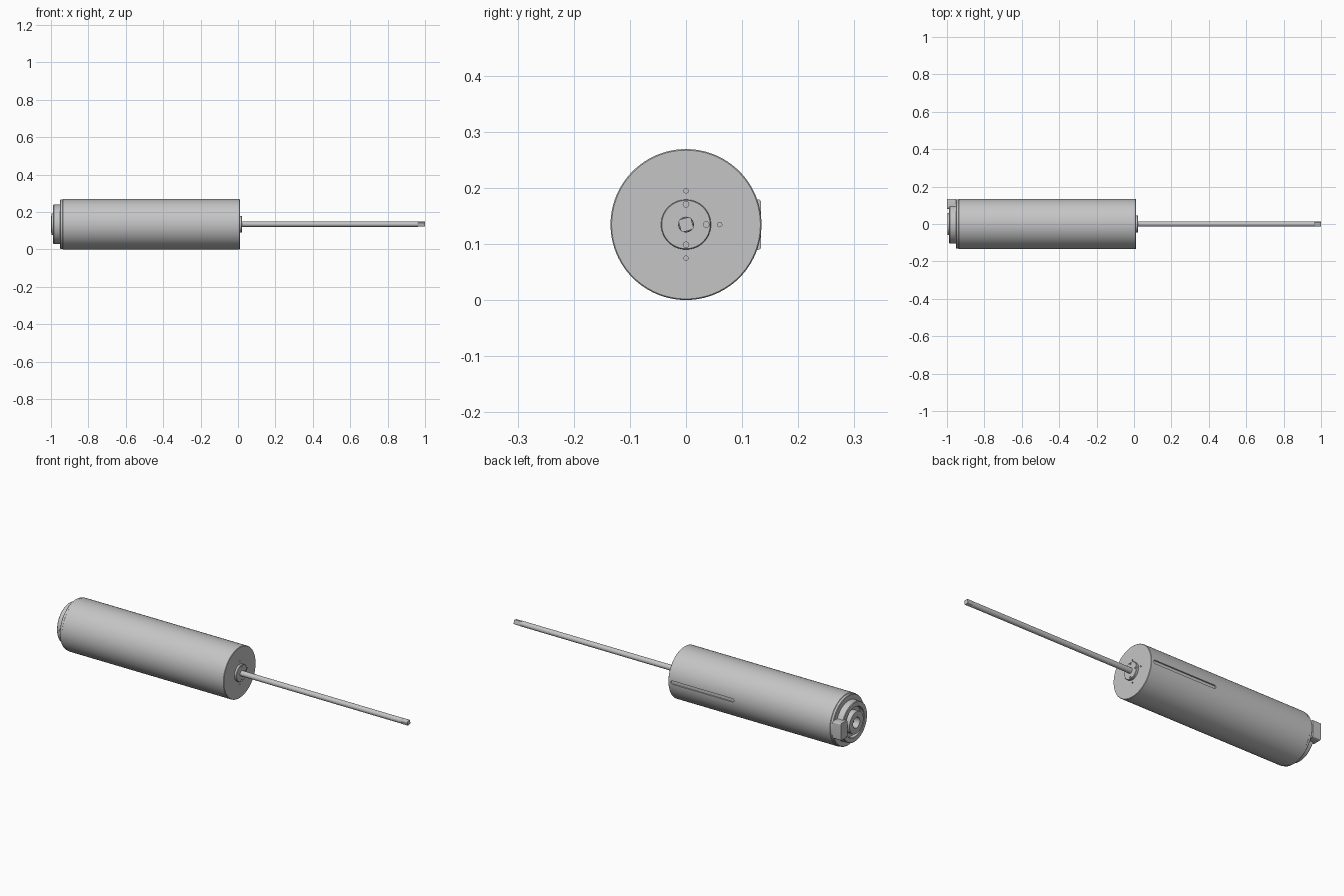
import bpy, bmesh
from math import sin, cos, pi, radians
from mathutils import Vector, Matrix

if "Cube" in bpy.data.objects:
    bpy.data.objects.remove(bpy.data.objects["Cube"])

AXIS_Z = 0.1345   # height of the main axis, equal to the housing radius
R = AXIS_Z

grey = bpy.data.materials.new("light_grey_metal")
grey.use_nodes = True
colour = (0.56, 0.56, 0.56, 1)
grey.diffuse_color = colour
grey.node_tree.nodes["Principled BSDF"].inputs["Base Color"].default_value = colour


def finish(name, bm):
    bmesh.ops.recalc_face_normals(bm, faces=bm.faces)
    mesh = bpy.data.meshes.new(name)
    bm.to_mesh(mesh)
    bm.free()
    mesh.materials.append(grey)
    obj = bpy.data.objects.new(name, mesh)
    bpy.context.collection.objects.link(obj)
    return obj


def lathe(name, profile, sides=96):
    """Solid of revolution about the long axis, from (x, radius) points."""
    bm = bmesh.new()
    rings = []
    for x, r in profile:
        rings.append([bm.verts.new((x, r * cos(2 * pi * i / sides),
                                    AXIS_Z + r * sin(2 * pi * i / sides)))
                      for i in range(sides)])
    for a, b in zip(rings, rings[1:]):
        for i in range(sides):
            j = (i + 1) % sides
            bm.faces.new((a[i], a[j], b[j], b[i]))
    bm.faces.new(rings[0])
    bm.faces.new(rings[-1])
    return finish(name, bm)


def rounded_box(name, centre, size, bevel, axis, turn=0):
    """Box whose four edges along one axis are rounded."""
    bm = bmesh.new()
    bmesh.ops.create_cube(bm, size=1)
    bmesh.ops.scale(bm, vec=size, verts=bm.verts)
    edges = [e for e in bm.edges
             if abs((e.verts[0].co - e.verts[1].co)[axis]) > 1e-6]
    bmesh.ops.bevel(bm, geom=edges, offset=bevel, segments=6,
                    profile=0.5, affect='EDGES')
    bm.transform(Matrix.Translation(centre) @ Matrix.Rotation(turn, 4, 'X'))
    return finish(name, bm)


def pin(centre, direction, radius, depth):
    """Cylinder used to drill a hole."""
    bm = bmesh.new()
    bmesh.ops.create_cone(bm, cap_ends=True, segments=20, radius1=radius,
                          radius2=radius, depth=2 * depth)
    turn = Vector(direction).to_track_quat('Z', 'Y').to_matrix().to_4x4()
    bm.transform(Matrix.Translation(centre) @ turn)
    return finish("hole_cutter", bm)


def select(obj):
    bpy.ops.object.select_all(action='DESELECT')
    obj.select_set(True)
    bpy.context.view_layer.objects.active = obj


def cut(obj, cutters):
    for cutter in cutters:
        select(obj)
        mod = obj.modifiers.new("cut", 'BOOLEAN')
        mod.operation = 'DIFFERENCE'
        mod.solver = 'EXACT'
        mod.object = cutter
        bpy.ops.object.modifier_apply(modifier=mod.name)
        bpy.data.objects.remove(cutter)


def end_holes(x, circle, radius, depth):
    """Four holes on a bolt circle, drilled along the long axis."""
    return [pin((x, circle * cos(a * pi / 2), AXIS_Z + circle * sin(a * pi / 2)),
                (1, 0, 0), radius, depth) for a in range(4)]


# Main housing with a stepped rear rim
housing = lathe("housing", [(-0.952, 0.129), (-0.949, 0.132), (-0.938, 0.132),
                            (-0.936, R), (0.008, R), (0.01, R - 0.002)])
slot = rounded_box("slot_cutter", (-0.19, R, AXIS_Z), (0.37, 0.014, 0.018),
                   0.0088, 1)
cut(housing, [slot] + end_holes(0.01, 0.06, 0.004, 0.008))

# Rear collar with an annular recess and a bored hub
collar = lathe("rear_collar", [(-0.965, 0.028), (-0.998, 0.028), (-0.998, 0.058),
                               (-0.968, 0.058), (-0.968, 0.078), (-0.986, 0.078),
                               (-0.988, 0.08), (-0.988, 0.102), (-0.985, 0.105),
                               (-0.951, 0.105)])
cut(collar, [pin((-0.969, 0.105 * cos(a), AXIS_Z + 0.105 * sin(a)),
                 (0, cos(a), sin(a)), 0.005, 0.008)
             for a in (pi, radians(36), radians(-36))])

# Connector block on the back of the collar
connector = rounded_box("connector_block", (-0.976, 0.107, AXIS_Z),
                        (0.048, 0.054, 0.09), 0.006, 0)

# Front flange around the shaft
flange = lathe("front_flange", [(0.009, 0.0445), (0.02, 0.0445), (0.022, 0.043)])
cut(flange, end_holes(0.022, 0.036, 0.005, 0.008))

# Long shaft and its squared tip
shaft = lathe("shaft", [(0.015, 0.014), (0.963, 0.014), (0.966, 0.0125)], 48)
tip = rounded_box("shaft_tip", (0.98, 0, AXIS_Z), (0.04, 0.023, 0.023),
                  0.004, 0, radians(15))
cut(tip, [pin((1, 0, AXIS_Z), (1, 0, 0), 0.004, 0.012)])

for part in (housing, collar, connector, flange, shaft, tip):
    select(part)
    bpy.ops.object.shade_smooth_by_angle(angle=radians(25))
